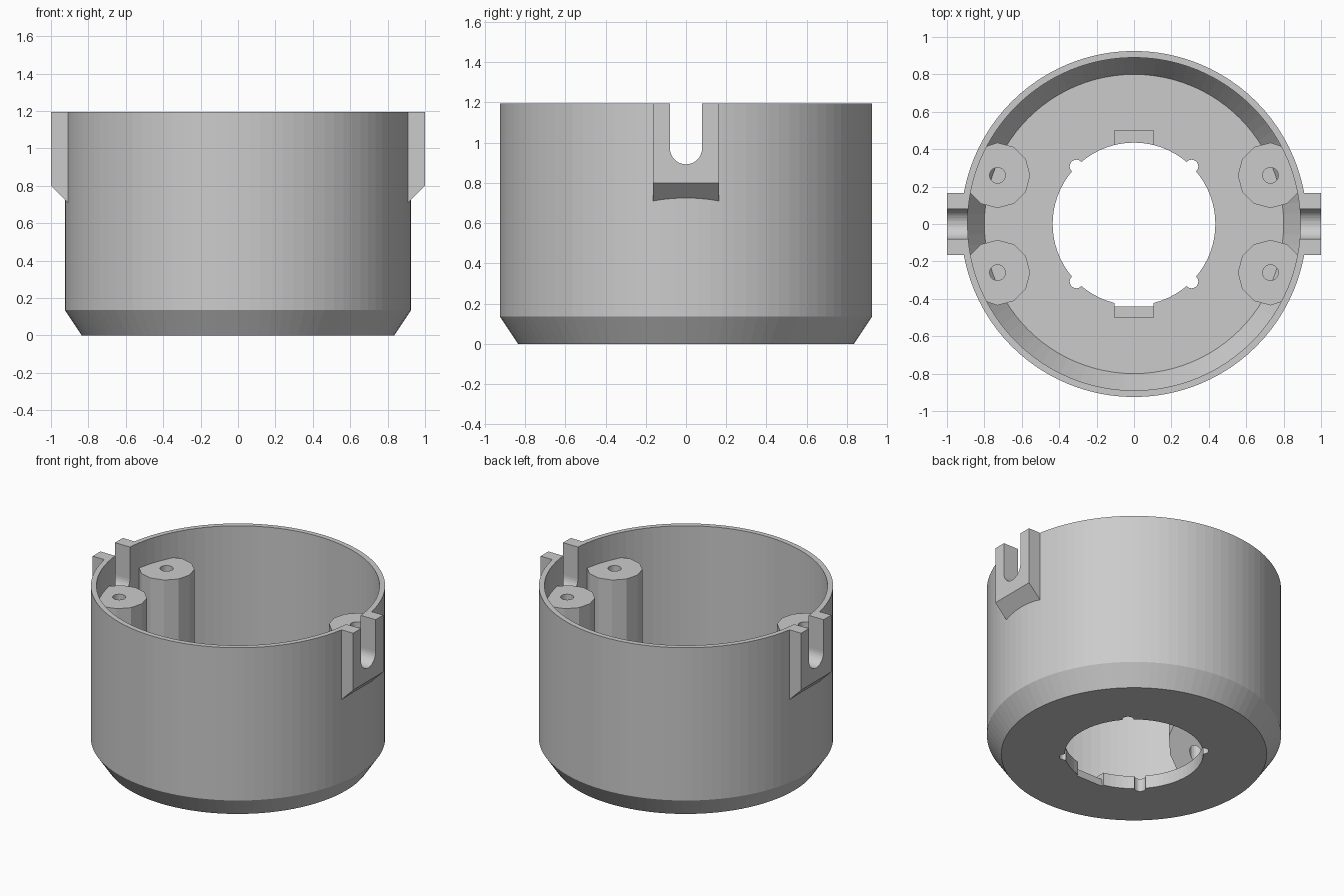
import bpy
import bmesh
from math import cos, sin, pi, hypot

old = bpy.data.objects.get("Cube")
if old:
    bpy.data.objects.remove(old, do_unlink=True)

grey = bpy.data.materials.new("plain grey")
grey.use_nodes = True
grey.diffuse_color = (0.6, 0.6, 0.6, 1)
grey.node_tree.nodes["Principled BSDF"].inputs["Base Color"].default_value = (0.6, 0.6, 0.6, 1)

HEIGHT = 1.195
FLOOR = 0.09


def finish(name, bm):
    """Turn a bmesh into a grey object."""
    bmesh.ops.recalc_face_normals(bm, faces=bm.faces)
    mesh = bpy.data.meshes.new(name)
    bm.to_mesh(mesh)
    bm.free()
    mesh.materials.append(grey)
    obj = bpy.data.objects.new(name, mesh)
    bpy.context.collection.objects.link(obj)
    return obj


def prism(name, outline, offset):
    """Extrude a closed outline of 3D points along an offset."""
    bm = bmesh.new()
    face = bm.faces.new([bm.verts.new(p) for p in outline])
    new = bmesh.ops.extrude_face_region(bm, geom=[face])["geom"]
    verts = [v for v in new if isinstance(v, bmesh.types.BMVert)]
    bmesh.ops.translate(bm, verts=verts, vec=offset)
    return finish(name, bm)


def box(name, x, y, z):
    corners = [(x[0], y[0]), (x[1], y[0]), (x[1], y[1]), (x[0], y[1])]
    return prism(name, [(a, b, z[0]) for a, b in corners], (0, 0, z[1] - z[0]))


def cylinder(name, cx, cy, radius, z, sides):
    ring = [(cx + radius * cos(2 * pi * i / sides), cy + radius * sin(2 * pi * i / sides), z[0])
            for i in range(sides)]
    return prism(name, ring, (0, 0, z[1] - z[0]))


def combine(target, tool, operation):
    """Apply a boolean and remove the tool."""
    tool.hide_render = True
    mod = target.modifiers.new("combine", "BOOLEAN")
    mod.operation = operation
    mod.solver = "EXACT"
    mod.object = tool
    bpy.context.view_layer.objects.active = target
    bpy.ops.object.modifier_apply(modifier=mod.name)
    bpy.data.objects.remove(tool, do_unlink=True)


# Cup: revolved wall and floor, chamfered at the foot inside and out
profile = [(0, 0), (0.835, 0), (0.925, 0.135), (0.925, HEIGHT),
           (0.89, HEIGHT), (0.89, FLOOR + 0.135), (0.80, FLOOR), (0, FLOOR)]
bm = bmesh.new()
verts = [bm.verts.new((r, 0, z)) for r, z in profile]
edges = [bm.edges.new(pair) for pair in zip(verts, verts[1:])]
bmesh.ops.spin(bm, geom=verts + edges, cent=(0, 0, 0), axis=(0, 0, 1),
               angle=2 * pi, steps=96, use_duplicate=False)
bmesh.ops.remove_doubles(bm, verts=bm.verts, dist=0.0001)
cup = finish("cup", bm)

# Side lugs with sloped undersides, each with a round-bottomed slot
for s in (-1, 1):
    side = [(0.9, HEIGHT), (1, HEIGHT), (1, 0.8), (0.9, 0.7)]
    lug = prism("lug", [(s * x, -0.165, z) for x, z in side], (0, 0.33, 0))
    combine(cup, lug, "UNION")
for s in (-1, 1):
    arc = [(0.08 * cos(pi + pi * i / 16), 0.972 + 0.08 * sin(pi + pi * i / 16)) for i in range(17)]
    slot = [(-0.08, 1.3)] + arc + [(0.08, 1.3)]
    cutter = prism("slot_cutter", [(s * 0.8, y, z) for y, z in slot], (s * 0.3, 0, 0))
    combine(cup, cutter, "DIFFERENCE")

# Central opening with flats, locating pockets and small round notches
through = (-0.1, 0.2)
combine(cup, cylinder("opening_cutter", 0, 0, 0.435, through, 72), "DIFFERENCE")
combine(cup, box("flat_cutter", (-0.105, 0.105), (-0.44, 0.44), through), "DIFFERENCE")
combine(cup, box("pocket_cutter", (-0.105, 0.105), (-0.5, 0.5), (0.05, 0.2)), "DIFFERENCE")
for sx in (-1, 1):
    for sy in (-1, 1):
        notch = cylinder("notch_cutter", sx * 0.308, sy * 0.308, 0.036, through, 20)
        combine(cup, notch, "DIFFERENCE")

# Screw bosses: twelve-sided posts merging into the wall, undersides sloped
for sx, side_name in ((-1, "right"), (1, "left")):
    for sy, end_name in ((-1, "front"), (1, "back")):
        cx, cy = sx * 0.73, sy * 0.26
        bm = bmesh.new()
        top, bottom = [], []
        for i in range(12):
            x, y = cx + 0.175 * cos(i * pi / 6), cy + 0.175 * sin(i * pi / 6)
            along = (x * cx + y * cy) / hypot(cx, cy)
            fit = min(1, 0.908 / hypot(x, y))
            top.append(bm.verts.new((x * fit, y * fit, 1.02)))
            bottom.append(bm.verts.new((x * fit, y * fit, 0.56 - (along - 0.6))))
        bm.faces.new(top)
        bm.faces.new(bottom)
        for i in range(12):
            j = (i + 1) % 12
            bm.faces.new((top[i], top[j], bottom[j], bottom[i]))
        boss = finish(f"screw_boss_{end_name}_{side_name}", bm)
        combine(boss, cylinder("screw_cutter", cx, cy, 0.042, (0.1, 1.2), 20), "DIFFERENCE")
